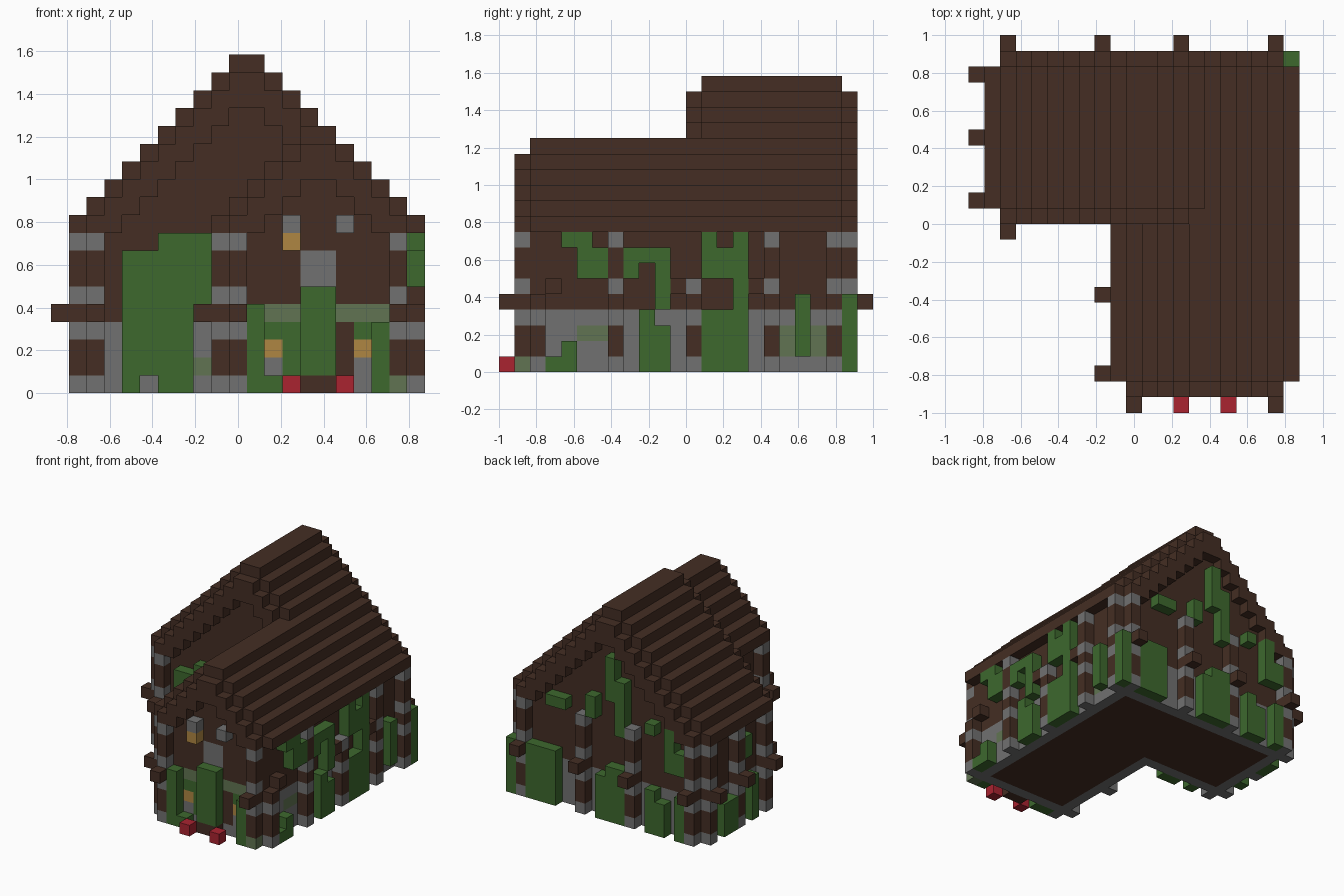
import bpy
import bmesh
from mathutils import Vector

if "Cube" in bpy.data.objects:
    bpy.data.objects.remove(bpy.data.objects["Cube"])

UNIT = 1 / 12
ORIGIN = Vector((-0.875, -1, 0))


def material(name, r, g, b):
    mat = bpy.data.materials.new(name)
    mat.use_nodes = True
    mat.diffuse_color = (r, g, b, 1)
    mat.node_tree.nodes["Principled BSDF"].inputs["Base Color"].default_value = (r, g, b, 1)
    return mat


timber = material("dark timber", 0.058, 0.027, 0.017)
stone = material("grey stone", 0.165, 0.165, 0.165)
moss = material("mossy stone", 0.12, 0.175, 0.085)
leaf = material("leaf green", 0.047, 0.14, 0.027)
glow = material("lantern amber", 0.43, 0.24, 0.055)
petal = material("flower red", 0.4, 0.017, 0.03)

PARTS = {"floor": timber, "stone_wall": stone, "mossy_patches": moss, "timber_wall": timber,
         "post_stones": stone, "post_timbers": timber, "beam_ends": timber, "roof": timber,
         "gable_verges": timber, "brackets": timber, "door_step": timber, "door_frame": timber,
         "window": stone, "lantern_hooks": stone, "lanterns": glow, "flowers": petal,
         "vines": leaf}
cells = {}


def fill(part, x, y, z):
    """Fill a block of cells; each axis is one index or an inclusive pair."""
    spans = [(a, a) if isinstance(a, int) else a for a in (x, y, z)]
    xs, ys, zs = [range(lo, hi + 1) for lo, hi in spans]
    for i in xs:
        for j in ys:
            for k in zs:
                cells[i, j, k] = part


# Walls: stone below, timber above, over an L-shaped footprint
footprint = {(i, j) for i in range(2, 20) for j in range(2, 22) if j >= 13 or i >= 10}
for i, j in footprint:
    edge = any((i + a, j + b) not in footprint for a in (-1, 0, 1) for b in (-1, 0, 1))
    fill("stone_wall" if edge else "floor", i, j, (0, 3))
    fill("timber_wall", i, j, (4, 8))


# Stepped roofs, with a lower verge at each gable
def roof(left, right, first, last, verges):
    for i in range(left, right + 1):
        top = 9 + min(i - left, right - i)
        fill("roof", i, (first, last), (9, top))
        if left < i < right:
            for j in verges:
                fill("gable_verges", i, j, (max(9, top - 2), top - 1))


roof(1, 20, 13, 21, (12, 22))
roof(9, 20, 2, 12, (1,))


# Posts of alternating stone and timber, each with a beam end
def post(i, j, out, height=9):
    for k in range(height):
        fill("post_stones" if k in (0, 3, 5, 8) else "post_timbers", i, j, k)
    fill("beam_ends", i, j, 4)
    if out:
        fill("beam_ends", i + out[0], j + out[1], 4)


for i in (2, 8, 13, 19):
    post(i, 22, (0, 1))
for j in (13, 17, 21):
    post(1, j, (-1, 0))
for j in (2, 7):
    post(9, j, (-1, 0))
for i in (10, 19):
    post(i, 1, (0, -1))
post(2, 12, (0, -1))
for j, height in ((2, 5), (7, 9), (12, 6), (17, 9), (21, 9)):
    post(20, j, None, height)
for j in (3, 11, 16):
    fill("brackets", 20, j, 5)

# Mossy patches set into the stone
fill("mossy_patches", 19, (5, 6), 2)
fill("mossy_patches", 19, (18, 20), (1, 2))
fill("mossy_patches", 8, 13, 1)
fill("mossy_patches", 19, 1, 0)
fill("mossy_patches", (12, 18), 2, 4)

# Front entrance: step, frame, window, lanterns and flowers
fill("door_step", (14, 15), 1, 0)
fill("door_frame", 16, 2, (1, 3))
fill("window", (14, 15), 2, (6, 7))
for i in (13, 16):
    fill("lantern_hooks", i, 1, 9)
    fill("flowers", i, 0, 0)
fill("lanterns", 13, 1, 8)
for i in (12, 17):
    fill("lanterns", i, 2, 2)

# Front vines
fill("vines", 11, 1, (0, 4))
fill("vines", 12, 1, 0)
fill("vines", 18, 1, (0, 3))
fill("vines", (14, 15), 1, (1, 5))
fill("vines", 13, 2, (1, 3))
for i in (12, 17):
    fill("vines", i, 2, 3)
fill("vines", (4, 7), 12, (0, 7))
fill("vines", (6, 8), 12, 8)
fill("vines", 8, 12, (5, 7))
del cells[5, 12, 0]

# Vines on the long side: first column, last column, bottom, top
for a, b, low, high in ((3, 4, 0, 0), (4, 4, 1, 1), (9, 10, 0, 2), (9, 9, 3, 3),
                        (13, 15, 0, 3), (15, 15, 4, 8), (13, 14, 6, 7), (13, 13, 8, 8),
                        (19, 19, 1, 4), (22, 22, 0, 4), (5, 6, 6, 7), (4, 5, 8, 8),
                        (8, 10, 7, 7), (8, 8, 6, 6), (10, 10, 4, 6)):
    fill("vines", 20, (a, b), (low, high))

# Vines on the back
for a, b, low, high in ((16, 18, 0, 4), (9, 11, 0, 3), (9, 10, 4, 4), (5, 6, 0, 2),
                        (6, 6, 3, 3), (3, 3, 0, 3), (15, 16, 9, 9), (12, 12, 9, 10),
                        (10, 10, 11, 14), (9, 9, 8, 12), (6, 6, 9, 9), (4, 4, 6, 9),
                        (3, 3, 6, 7)):
    fill("vines", (a, b), 22, (low, high))

# Vines on the short side
fill("vines", 1, (18, 19), (0, 2))
fill("vines", 1, 15, (0, 3))
fill("vines", 1, 16, (6, 7))

# Turn the outer cell faces into one object per part
AXES = [Vector((1, 0, 0)), Vector((0, 1, 0)), Vector((0, 0, 1))]
for part, mat in PARTS.items():
    bm = bmesh.new()
    for cell, owner in cells.items():
        if owner != part:
            continue
        centre = Vector(cell) + Vector((0.5, 0.5, 0.5))
        for n in range(3):
            for sign in (1, -1):
                out = AXES[n] * sign
                if tuple(int(c + o) for c, o in zip(cell, out)) in cells:
                    continue
                u, v = AXES[(n + 1) % 3] / 2, AXES[(n + 2) % 3] / 2 * sign
                mid = centre + out / 2
                bm.faces.new([bm.verts.new(ORIGIN + p * UNIT) for p in
                              (mid - u - v, mid + u - v, mid + u + v, mid - u + v)])
    bmesh.ops.remove_doubles(bm, verts=bm.verts[:], dist=0.001)
    bmesh.ops.dissolve_limit(bm, angle_limit=0.01, verts=bm.verts[:], edges=bm.edges[:])
    mesh = bpy.data.meshes.new(part)
    bm.to_mesh(mesh)
    bm.free()
    mesh.materials.append(mat)
    bpy.context.collection.objects.link(bpy.data.objects.new(part, mesh))
